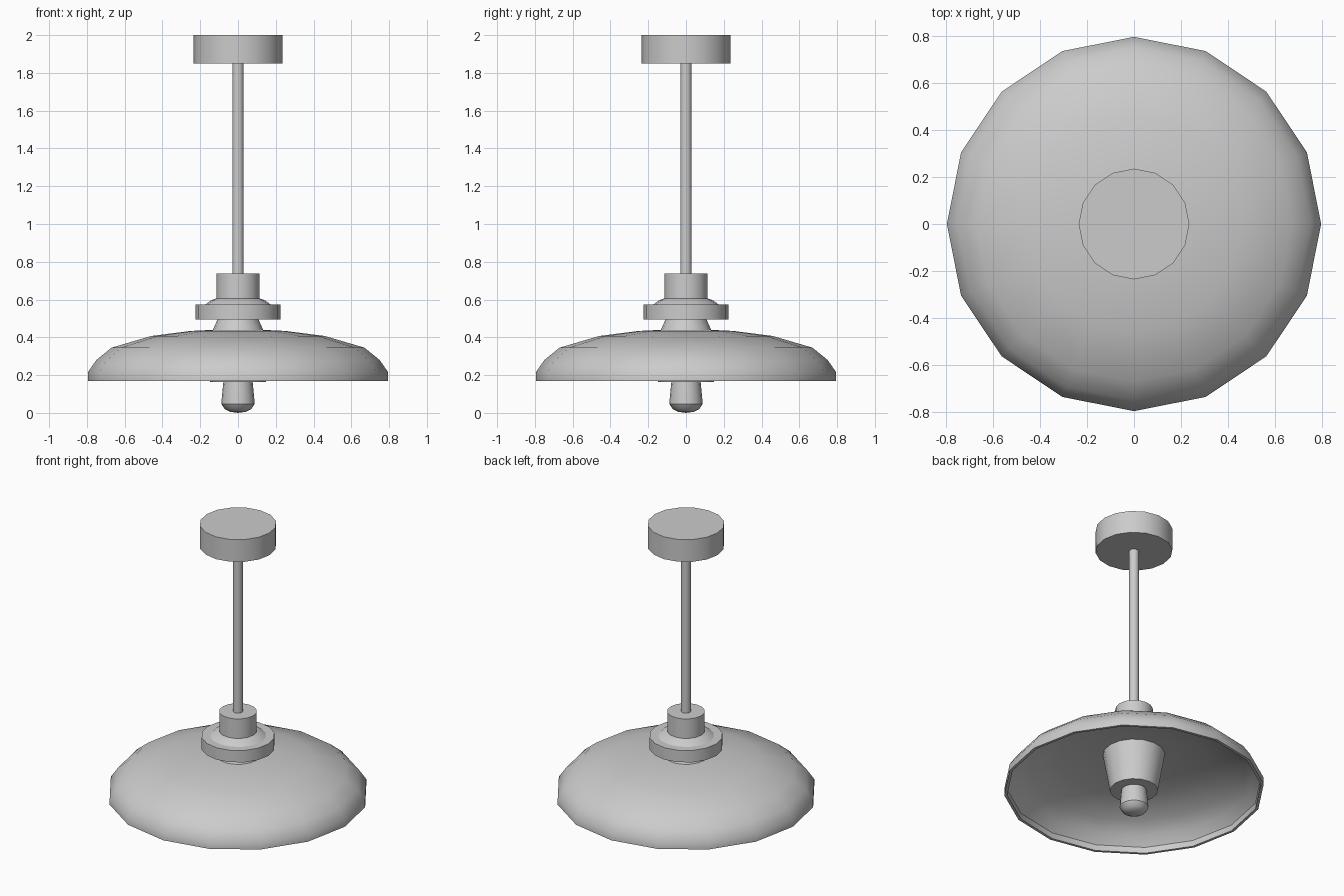
import bpy, bmesh, math

if "Cube" in bpy.data.objects:
    bpy.data.objects.remove(bpy.data.objects["Cube"])

SIDES = 16


def lathe(name, profile, closed=False):
    """Revolve (radius, z) points round z; points at radius 0 become poles."""
    bm = bmesh.new()
    rings = []
    for r, z in profile:
        n = 1 if r == 0 else SIDES
        rings.append([bm.verts.new((r * math.cos(2 * math.pi * i / SIDES),
                                    r * math.sin(2 * math.pi * i / SIDES), z))
                      for i in range(n)])
    pairs = list(zip(rings, rings[1:]))
    if closed:
        pairs.append((rings[-1], rings[0]))
    for a, b in pairs:
        for i in range(SIDES):
            j = (i + 1) % SIDES
            quad = [a[i % len(a)], a[j % len(a)], b[j % len(b)], b[i % len(b)]]
            bm.faces.new(list(dict.fromkeys(quad)))
    # Flat n-gon caps on open ends
    if not closed:
        for ring in (rings[0], rings[-1]):
            if len(ring) > 1:
                bm.faces.new(ring)
    bmesh.ops.recalc_face_normals(bm, faces=bm.faces)
    mesh = bpy.data.meshes.new(name)
    bm.to_mesh(mesh)
    bm.free()
    ob = bpy.data.objects.new(name, mesh)
    bpy.context.collection.objects.link(ob)
    bpy.ops.object.select_all(action='DESELECT')
    ob.select_set(True)
    bpy.context.view_layer.objects.active = ob
    bpy.ops.object.shade_smooth_by_angle(angle=math.radians(35))
    return ob


# Ceiling canopy and hanging rod
lathe("ceiling_canopy", [(0.235, 1.85), (0.235, 2.0)])
lathe("rod", [(0.03, 0.72), (0.03, 1.86)])

# Stepped fitting above the shade: neck, collar, flare and cap
lathe("fitting", [(0.135, 0.435), (0.122, 0.465), (0.108, 0.495), (0.225, 0.495),
                  (0.225, 0.575), (0.172, 0.575), (0.14, 0.597), (0.115, 0.606),
                  (0.115, 0.737)])

# Thin domed shade, outer surface then inner surface
lathe("shade", [(0.12, 0.44), (0.25, 0.434), (0.46, 0.407), (0.67, 0.345),
                (0.75, 0.28), (0.795, 0.215), (0.795, 0.17),
                (0.777, 0.17), (0.777, 0.21), (0.735, 0.268), (0.655, 0.33),
                (0.455, 0.39), (0.25, 0.416), (0.12, 0.422)], closed=True)

# Tapered lamp holder under the shade
lathe("lamp_holder", [(0.147, 0.164), (0.19, 0.418)])

# Bulb with rounded tip
lathe("bulb", [(0.0, 0.0), (0.042, 0.006), (0.07, 0.02), (0.088, 0.047),
               (0.085, 0.09), (0.076, 0.18)])
